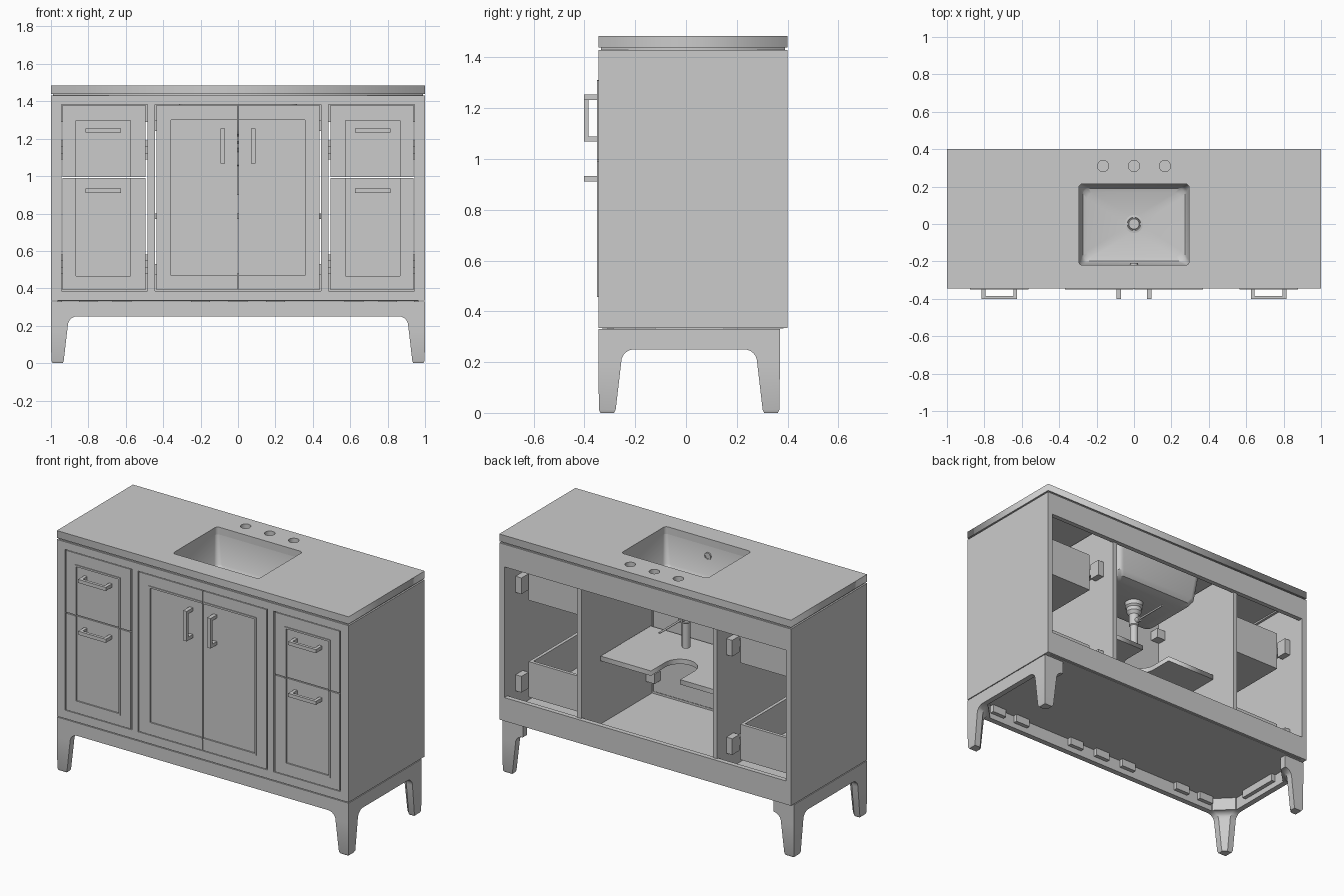
import bpy, bmesh
from math import sin, cos, pi

if "Cube" in bpy.data.objects:
    bpy.data.objects.remove(bpy.data.objects["Cube"])

FRONT, BACK = -0.345, 0.40


def finish(name, bm, smooth=False):
    bmesh.ops.recalc_face_normals(bm, faces=bm.faces)
    me = bpy.data.meshes.new(name)
    bm.to_mesh(me)
    bm.free()
    ob = bpy.data.objects.new(name, me)
    bpy.context.collection.objects.link(ob)
    if smooth:
        bpy.ops.object.select_all(action='DESELECT')
        ob.select_set(True)
        bpy.context.view_layer.objects.active = ob
        bpy.ops.object.shade_smooth_by_angle(angle=0.6)
    return ob


def boxes(name, *dims):
    """One object from boxes given as x0, x1, y0, y1, z0, z1."""
    bm = bmesh.new()
    for x0, x1, y0, y1, z0, z1 in dims:
        vs = bmesh.ops.create_cube(bm, size=1)['verts']
        for v in vs:
            v.co = (x1 if v.co.x > 0 else x0, y1 if v.co.y > 0 else y0, z1 if v.co.z > 0 else z0)
    return finish(name, bm)


def loft(name, rings, smooth=True):
    bm = bmesh.new()
    rows = [[bm.verts.new(p) for p in r] for r in rings]
    n = len(rows[0])
    for a, b in zip(rows, rows[1:]):
        for i in range(n):
            bm.faces.new((a[i], a[(i + 1) % n], b[(i + 1) % n], b[i]))
    bm.faces.new(rows[0])
    bm.faces.new(rows[-1])
    return finish(name, bm, smooth)


def rrect(hx, hy, r, z=0, cx=0, cy=0, seg=5):
    pts = []
    for k, (sx, sy) in enumerate(((1, 1), (-1, 1), (-1, -1), (1, -1))):
        for i in range(seg + 1):
            a = (k + i / seg) * pi / 2
            pts.append((cx + sx * (hx - r) + r * cos(a), cy + sy * (hy - r) + r * sin(a), z))
    return pts


def circle(r, z=0, cx=0, cy=0, n=24):
    return [(cx + r * cos(2 * pi * i / n), cy + r * sin(2 * pi * i / n), z) for i in range(n)]


def ycircle(r, y, z, n=16):
    return [(r * cos(2 * pi * i / n), y, z + r * sin(2 * pi * i / n)) for i in range(n)]


def plate(name, loops, z0, z1):
    """Flat slab from an outline and holes."""
    cu = bpy.data.curves.new(name, 'CURVE')
    cu.dimensions, cu.fill_mode, cu.extrude = '2D', 'BOTH', (z1 - z0) / 2
    for loop in loops:
        sp = cu.splines.new('POLY')
        sp.points.add(len(loop) - 1)
        for p, c in zip(sp.points, loop):
            p.co = (c[0], c[1], 0, 1)
        sp.use_cyclic_u = True
    tmp = bpy.data.objects.new(name + "_curve", cu)
    bpy.context.collection.objects.link(tmp)
    bpy.context.view_layer.update()
    dg = bpy.context.evaluated_depsgraph_get()
    bm = bmesh.new()
    bm.from_mesh(tmp.evaluated_get(dg).to_mesh())
    bpy.data.objects.remove(tmp)
    bmesh.ops.remove_doubles(bm, verts=bm.verts, dist=1e-5)
    bmesh.ops.translate(bm, verts=bm.verts, vec=(0, 0, (z0 + z1) / 2))
    return finish(name, bm)


def rect(x0, x1, y0, y1):
    return [(x0, y0), (x1, y0), (x1, y1), (x0, y1)]


def span(s, a, b):
    return sorted((s * a, s * b))


# countertop with sink opening and faucet holes
plate("countertop", [rect(-1, 1, FRONT, BACK), rrect(0.295, 0.217, 0.02, cy=-0.003)]
      + [circle(0.03, cx=x, cy=0.31) for x in (-0.165, 0, 0.165)], 1.44, 1.485)
plate("countertop_spacer", [rect(-0.99, 0.99, -0.335, 0.39), rect(-0.95, 0.95, -0.3, 0.36)], 1.43, 1.44)

# sink basin: outside up, over the rim, inside down
loft("sink_basin", [rrect(hx, hy, r, z, cy=-0.003) for hx, hy, r, z in (
    (0.24, 0.16, 0.03, 1.212), (0.28, 0.20, 0.04, 1.222), (0.30, 0.22, 0.04, 1.25),
    (0.322, 0.243, 0.04, 1.44), (0.297, 0.219, 0.02, 1.44), (0.282, 0.204, 0.03, 1.265),
    (0.272, 0.194, 0.035, 1.248), (0.25, 0.17, 0.03, 1.24), (0.04, 0.04, 0.035, 1.228))])
loft("drain_flange", [circle(r, z) for r, z in (
    (0.048, 1.226), (0.048, 1.234), (0.036, 1.236), (0.034, 1.23), (0.03, 1.23), (0.028, 1.24))])
loft("drain_pipe", [circle(r, z) for r, z in (
    (0.055, 1.215), (0.055, 1.185), (0.045, 1.175), (0.045, 1.15), (0.03, 1.13), (0.03, 1.06),
    (0.024, 1.055), (0.024, 0.9))])
loft("drain_lever", [ycircle(0.006, 0, 1.085), ycircle(0.006, 0.26, 1.085)])
loft("drain_lever_nut", [ycircle(0.016, 0.01, 1.085), ycircle(0.016, 0.055, 1.085)])
loft("overflow_ring", [ycircle(r, y, 1.38) for r, y in (
    (0.022, -0.235), (0.022, -0.209), (0.015, -0.209), (0.015, -0.213))])

# cabinet carcass
for s, side in ((-1, "left"), (1, "right")):
    boxes(side + "_side_panel", (*span(s, 0.965, 1), FRONT, BACK, 0.335, 1.43))
    boxes(side + "_divider", (*span(s, 0.45, 0.48), -0.32, 0.38, 0.375, 1.43))
boxes("cabinet_floor", (-0.965, 0.965, -0.33, 0.385, 0.332, 0.375))
boxes("back_rails", (-0.965, 0.965, 0.37, BACK, 1.29, 1.43), (-0.965, 0.965, 0.37, BACK, 0.335, 0.48))
boxes("face_frame", (-0.965, 0.965, FRONT, -0.31, 1.383, 1.43), (-0.965, 0.965, FRONT, -0.31, 0.335, 0.387),
      *[(*span(s, a, b), FRONT, -0.31, 0.387, 1.383)
        for s in (-1, 1) for a, b in ((0.945, 0.965), (0.443, 0.485))])

# shelf with a rounded notch for the plumbing
notch = [(0.1 * cos(pi * i / 16), 0.06 - 0.1 * sin(pi * i / 16)) for i in range(17)]
plate("shelf", [[(0.445, 0.2), (0.1, 0.2)] + notch +
                [(-0.1, 0.2), (-0.445, 0.2), (-0.445, -0.29), (0.445, -0.29)]], 0.77, 0.80)


def panel_front(name, x0, x1, z0, z1, l, r, b, t):
    """Inset front: recessed panel, frame and bead on the sides with a margin."""
    px0, px1, pz0, pz1 = x0 + l, x1 - r, z0 + b, z1 - t
    w, yb, yf = 0.011, -0.35, -0.306
    parts = [(x0, x1, FRONT + 0.004, yf, z0, z1)]
    for on, fr, bead in (
            (l, (x0, px0, z0, z1), (px0, px0 + w, pz0, pz1)),
            (r, (px1, x1, z0, z1), (px1 - w, px1, pz0, pz1)),
            (b, (px0, px1, z0, pz0), (px0, px1, pz0, pz0 + w)),
            (t, (px0, px1, pz1, z1), (px0, px1, pz1 - w, pz1))):
        if on:
            parts.append((fr[0], fr[1], FRONT, yf, fr[2], fr[3]))
            parts.append((bead[0], bead[1], yb, yf, bead[2], bead[3]))
    boxes(name, *parts)


def drawer_pull(name, cx, z):
    boxes(name, (cx - 0.095, cx + 0.095, -0.402, -0.384, z - 0.011, z + 0.011),
          *[(x - 0.01, x + 0.01, -0.39, -0.338, z - 0.011, z + 0.011) for x in (cx - 0.085, cx + 0.085)])


for s, side in ((-1, "left"), (1, "right")):
    # doors, whose shared panel runs across the middle
    x0, x1 = span(s, 0.003, 0.437)
    m = 0.067
    panel_front(side + "_door", x0, x1, 0.391, 1.379, m if s < 0 else 0, m if s > 0 else 0, m, m)
    hx = span(s, 0.07, 0.094) if s > 0 else (-0.094, -0.07)
    boxes(side + "_door_pull", (*hx, -0.402, -0.384, 1.068, 1.254),
          *[(*hx, -0.39, -0.338, z, z + 0.021) for z in (1.068, 1.233)])
    boxes(side + "_door_hinges", *[(*span(s, 0.39, 0.45), -0.306, -0.25, z - 0.03, z + 0.03)
                                   for z in (0.5, 1.27)])
    # drawers
    x0, x1 = span(s, 0.494, 0.937)
    l, r = (0.06, 0.07) if s < 0 else (0.07, 0.06)
    cx = s * 0.72
    panel_front(side + "_lower_drawer_front", x0, x1, 0.391, 0.990, l, r, 0.065, 0)
    panel_front(side + "_upper_drawer_front", x0, x1, 0.996, 1.379, l, r, 0, 0.07)
    for level, pz, z0, z1 in (("lower", 0.922, 0.42, 0.64), ("upper", 1.243, 1.02, 1.26)):
        drawer_pull(f"{side}_{level}_drawer_pull", cx, pz)
        a, b = x0 + 0.025, x1 - 0.005
        if s < 0:
            a, b = x0 + 0.005, x1 - 0.025
        boxes(f"{side}_{level}_drawer_box", (a, b, -0.306, 0.21, z0, z0 + 0.015),
              (a, a + 0.02, -0.306, 0.21, z0, z1), (b - 0.02, b, -0.306, 0.21, z0, z1),
              (a, b, 0.19, 0.21, z0, z1), (a, b, -0.306, -0.29, z0, z1))
        zs = 0.53 if level == "lower" else 1.14
        boxes(f"{side}_{level}_drawer_slides",
              *[(*span(s, p, q), 0.22, 0.29, zs - 0.05, zs + 0.05) for p, q in ((0.48, 0.52), (0.925, 0.965))],
              *[(*span(s, p, q), -0.3, 0.22, zs - 0.02, zs + 0.02) for p, q in ((0.48, 0.518), (0.932, 0.965))])

# tapered legs flaring into the apron
levels = [(0, 0.062, 0.008), (0.012, 0.068, 0.002)]
levels += [(0.2 + 0.05 * sin(i * pi / 12), 0.14 - 0.05 * cos(i * pi / 12), 0) for i in range(7)]
levels += [(0.33, 0.14, 0)]
for sx, side in ((-1, "left"), (1, "right")):
    for sy, end, oy in ((1, "front", FRONT), (-1, "back", 0.37)):
        t = 0.042
        loft(f"{end}_{side}_leg", [
            [(sx * (1 - u), oy + sy * v, z) for u, v in ((e, e), (w, e), (w, t), (t, w), (e, w))]
            for z, w, e in levels])
    # side apron with its cleat
    boxes(side + "_apron", (*span(sx, 0.965, 1), FRONT + 0.14, 0.23, 0.25, 0.33))
    boxes(side + "_apron_cleat", (*span(sx, 0.94, 0.965), -0.12, 0.15, 0.285, 0.332))

# front apron with glue blocks behind
boxes("front_apron", (-0.86, 0.86, FRONT, FRONT + 0.035, 0.25, 0.33))
boxes("apron_blocks", *[(x - 0.05, x + 0.05, FRONT + 0.035, FRONT + 0.06, 0.285, 0.332)
                        for x in (-0.8, -0.62, -0.2, 0, 0.2, 0.62, 0.8)])
